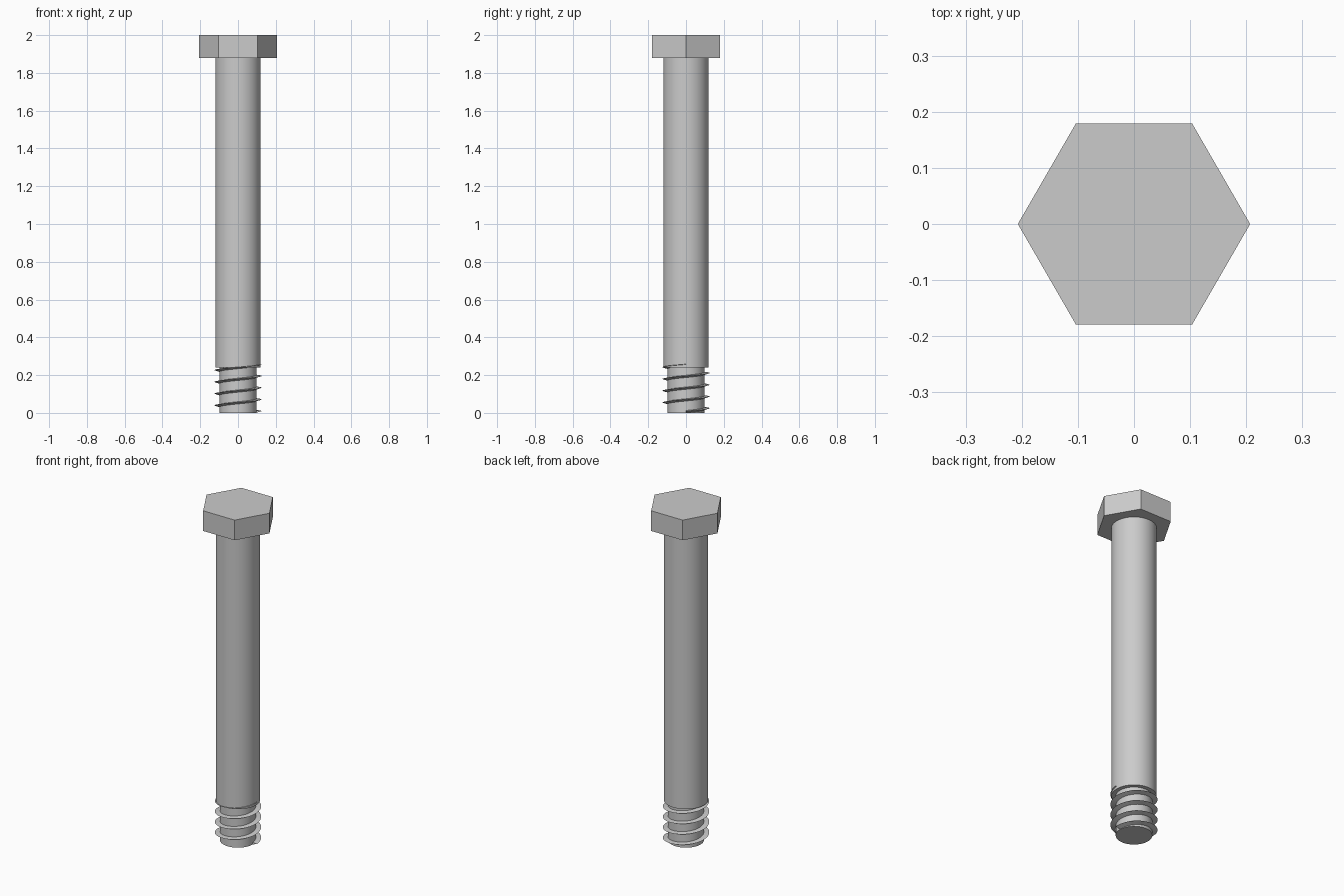
import bpy, bmesh, math

if "Cube" in bpy.data.objects:
    bpy.data.objects.remove(bpy.data.objects["Cube"])

steel = bpy.data.materials.new("steel grey")
steel.diffuse_color = (0.6, 0.6, 0.6, 1)
steel.use_nodes = True
steel.node_tree.nodes["Principled BSDF"].inputs["Base Color"].default_value = steel.diffuse_color


def cylinder(name, radius, z0, z1, sides, smooth=True):
    bpy.ops.mesh.primitive_cylinder_add(vertices=sides, radius=radius, depth=z1 - z0,
                                        location=(0, 0, (z0 + z1) / 2))
    ob = bpy.context.object
    ob.name = name
    ob.data.materials.append(steel)
    if smooth:
        bpy.ops.object.shade_smooth_by_angle(angle=math.radians(30))
    return ob


# Hexagonal head with corners on the x axis
head = cylinder("head", 0.207, 1.88, 2.0, 6, smooth=False)
head.rotation_euler.z = math.radians(30)

# Plain shank and the thinner threaded tip
cylinder("shank", 0.12, 0.24, 1.88, 64)
cylinder("thread_core", 0.097, 0.0, 0.24, 64)

# Right-handed thread: a thin triangular section swept along a helix
TURNS, STEPS, PITCH = 4, 48, 0.0622
SECTION = [(0.095, 0.0), (0.125, 0.009), (0.095, 0.013)]
bm = bmesh.new()
rings = []
for i in range(TURNS * STEPS + 1):
    a = 2 * math.pi * i / STEPS
    rise = PITCH * i / STEPS
    rings.append([bm.verts.new((r * math.cos(a), r * math.sin(a), z + rise))
                  for r, z in SECTION])
for p, q in zip(rings, rings[1:]):
    for j in range(3):
        k = (j + 1) % 3
        bm.faces.new((p[j], q[j], q[k], p[k]))
bm.faces.new(rings[0])
bm.faces.new(rings[-1][::-1])
bmesh.ops.recalc_face_normals(bm, faces=bm.faces)
mesh = bpy.data.meshes.new("thread")
bm.to_mesh(mesh)
bm.free()
mesh.materials.append(steel)
thread = bpy.data.objects.new("thread", mesh)
bpy.context.collection.objects.link(thread)
bpy.ops.object.select_all(action='DESELECT')
thread.select_set(True)
bpy.context.view_layer.objects.active = thread
bpy.ops.object.shade_smooth_by_angle(angle=math.radians(30))
